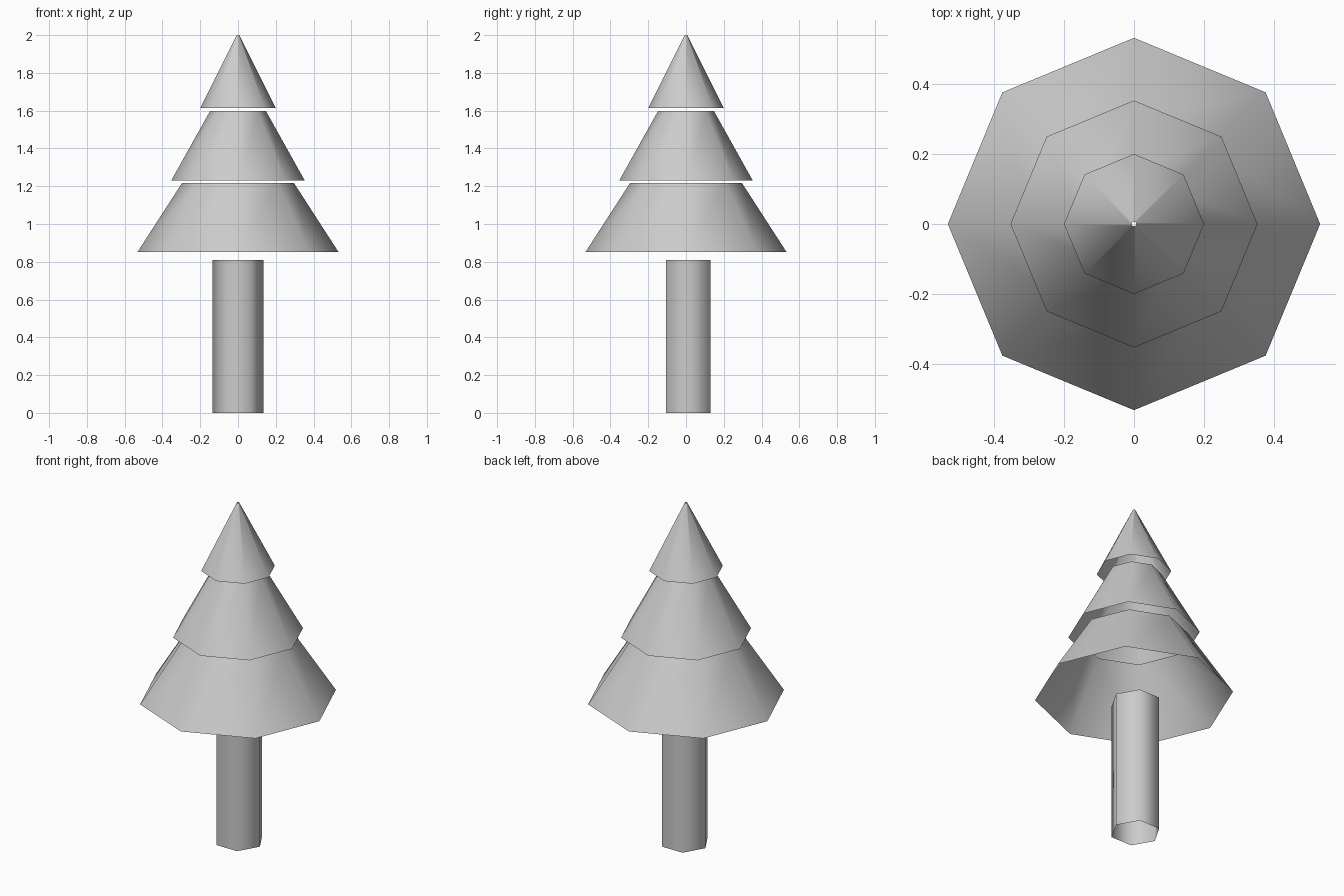
import bpy, bmesh
from math import sin, cos, tau

if "Cube" in bpy.data.objects:
    bpy.data.objects.remove(bpy.data.objects["Cube"])


def open_frustum(name, sides, r0, r1, z0, z1, y=0.0):
    """Smooth-shaded open tube with a corner on +x."""
    bm = bmesh.new()
    rings = [[bm.verts.new((r * cos(tau * i / sides), y + r * sin(tau * i / sides), z))
              for i in range(sides)] for r, z in ((r0, z0), (r1, z1))]
    lo, hi = rings
    for i in range(sides):
        j = (i + 1) % sides
        bm.faces.new((lo[i], lo[j], hi[j], hi[i])).smooth = True
    mesh = bpy.data.meshes.new(name)
    bm.to_mesh(mesh)
    bm.free()
    obj = bpy.data.objects.new(name, mesh)
    bpy.context.collection.objects.link(obj)
    return obj


# Six-sided trunk, slightly behind centre
open_frustum("trunk", 6, 0.135, 0.135, 0.0, 0.81, y=0.012)

# Three eight-sided foliage skirts, separated by thin gaps
tiers = [
    ("lower_foliage", 0.532, 0.297, 0.852, 1.216),
    ("middle_foliage", 0.353, 0.148, 1.231, 1.598),
    ("top_foliage", 0.200, 0.007, 1.613, 2.0),
]
for name, r0, r1, z0, z1 in tiers:
    open_frustum(name, 8, r0, r1, z0, z1)
